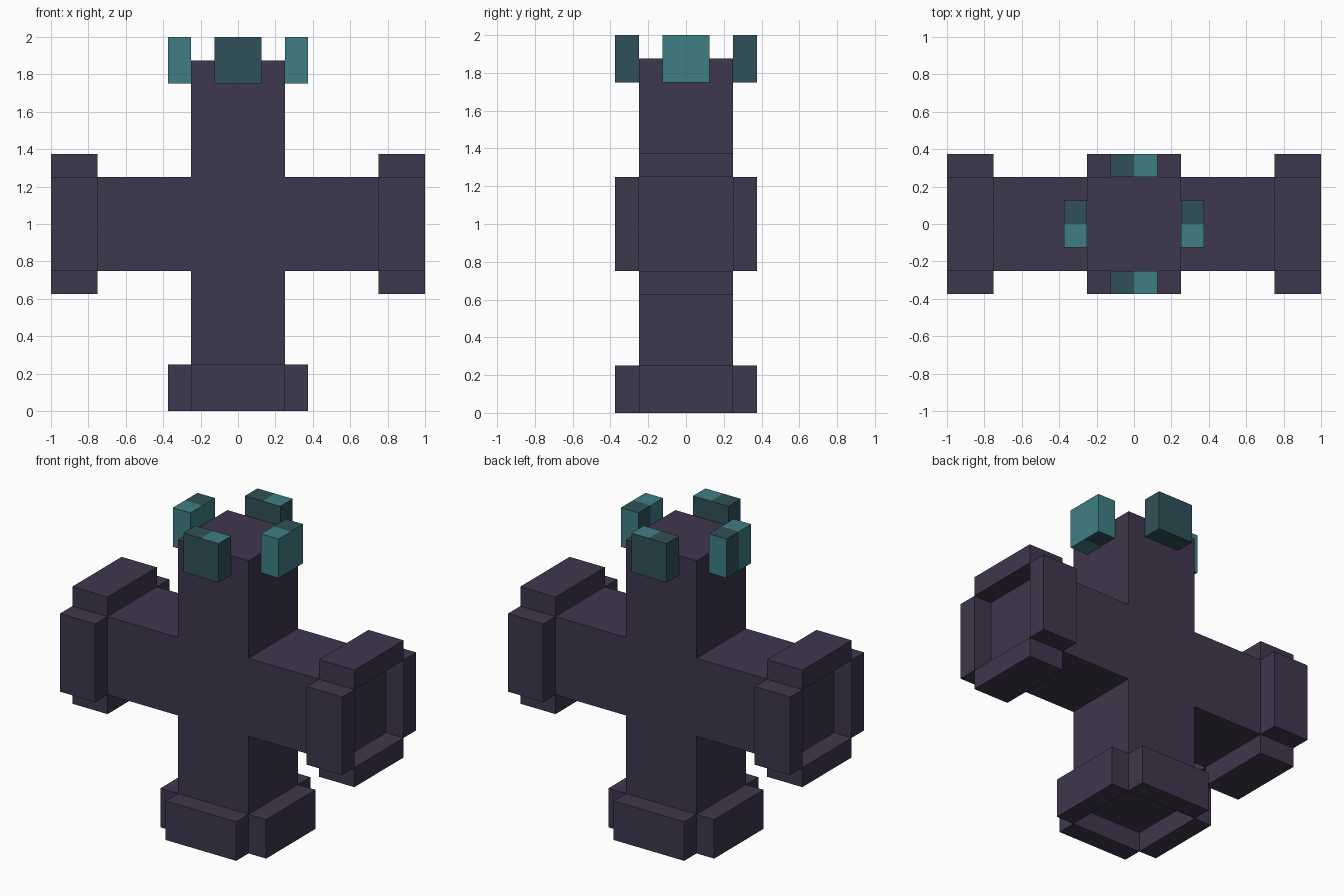
import bpy
import bmesh
from mathutils import Vector

cube = bpy.data.objects.get("Cube")
if cube:
    bpy.data.objects.remove(cube, do_unlink=True)


def make_material(name, rgb255):
    def linear(c):
        c /= 255
        return c / 12.92 if c <= 0.04045 else ((c + 0.055) / 1.055) ** 2.4
    colour = (*[linear(c) for c in rgb255], 1.0)
    mat = bpy.data.materials.new(name)
    mat.use_nodes = True
    mat.diffuse_color = colour
    bsdf = mat.node_tree.nodes["Principled BSDF"]
    bsdf.inputs["Base Color"].default_value = colour
    bsdf.inputs["Roughness"].default_value = 0.9
    return mat


PURPLE = make_material("dusky purple", (63, 55, 78))
LIGHT_TEAL = make_material("light teal", (63, 127, 133))
DARK_TEAL = make_material("dark teal", (47, 81, 89))


def finish(name, bm, materials):
    bmesh.ops.recalc_face_normals(bm, faces=bm.faces[:])
    mesh = bpy.data.meshes.new(name)
    bm.to_mesh(mesh)
    bm.free()
    for mat in materials:
        mesh.materials.append(mat)
    obj = bpy.data.objects.new(name, mesh)
    bpy.context.collection.objects.link(obj)
    return obj


def box_mesh(centre, size):
    bm = bmesh.new()
    bmesh.ops.create_cube(bm, size=1)
    for v in bm.verts:
        v.co = Vector(v.co[i] * size[i] + centre[i] for i in range(3))
    return bm


# Cross-shaped body, one outline extruded front to back
A, B = 0.25, 0.875
outline = [(A, A), (B, A), (B, -A), (A, -A), (A, -B), (-A, -B),
           (-A, -A), (-B, -A), (-B, A), (-A, A), (-A, B), (A, B)]
bm = bmesh.new()
face = bm.faces.new([bm.verts.new((x, -0.25, z + 1)) for x, z in outline])
ext = bmesh.ops.extrude_face_region(bm, geom=[face])
bmesh.ops.translate(bm, vec=(0, 0.5, 0),
                    verts=[v for v in ext["geom"] if isinstance(v, bmesh.types.BMVert)])
finish("cross_body", bm, [PURPLE])


# Collars: four plates around each arm end, standing proud of the recessed end
def collar(name, axis, sign):
    sides = [i for i in range(3) if i != axis]
    for side in sides:
        for s in (-1, 1):
            centre, size = [0, 0, 1], [0.5, 0.5, 0.5]
            centre[axis] += sign * 0.875
            size[axis] = 0.25
            centre[side] += s * 0.3125
            size[side] = 0.125
            tag = "xyz"[side] + ("_plus" if s > 0 else "_minus")
            finish(f"{name}_collar_{tag}", box_mesh(centre, size), [PURPLE])


collar("left_arm", 0, 1)
collar("right_arm", 0, -1)
collar("foot", 2, -1)


# Teal prongs around the top, cut in half so the two tones can meet mid-face
def prong(name, axis, sign):
    along = 1 - axis
    centre, size = [0, 0, 1.875], [0.25, 0.25, 0.25]
    centre[axis] = sign * 0.3125
    size[axis] = 0.125
    bm = box_mesh(centre, size)
    normal = Vector((0, 0, 0))
    normal[along] = 1
    bmesh.ops.bisect_plane(bm, geom=bm.verts[:] + bm.edges[:] + bm.faces[:],
                           plane_co=(0, 0, 0), plane_no=normal)
    bmesh.ops.recalc_face_normals(bm, faces=bm.faces[:])
    for f in bm.faces:
        mid, n = f.calc_center_median(), f.normal
        if axis == 0:
            # Side prongs: light, with a dark rear half on the ends and -x faces
            dark = mid.y > 0 and (abs(n.z) > 0.5 or n.x < -0.5)
        else:
            # Front and back prongs: dark, with a light half on the top
            dark = not (n.z > 0.5 and mid.x > 0)
        f.material_index = int(dark)
    finish(name, bm, [LIGHT_TEAL, DARK_TEAL])


prong("left_prong", 0, 1)
prong("right_prong", 0, -1)
prong("front_prong", 1, -1)
prong("back_prong", 1, 1)
